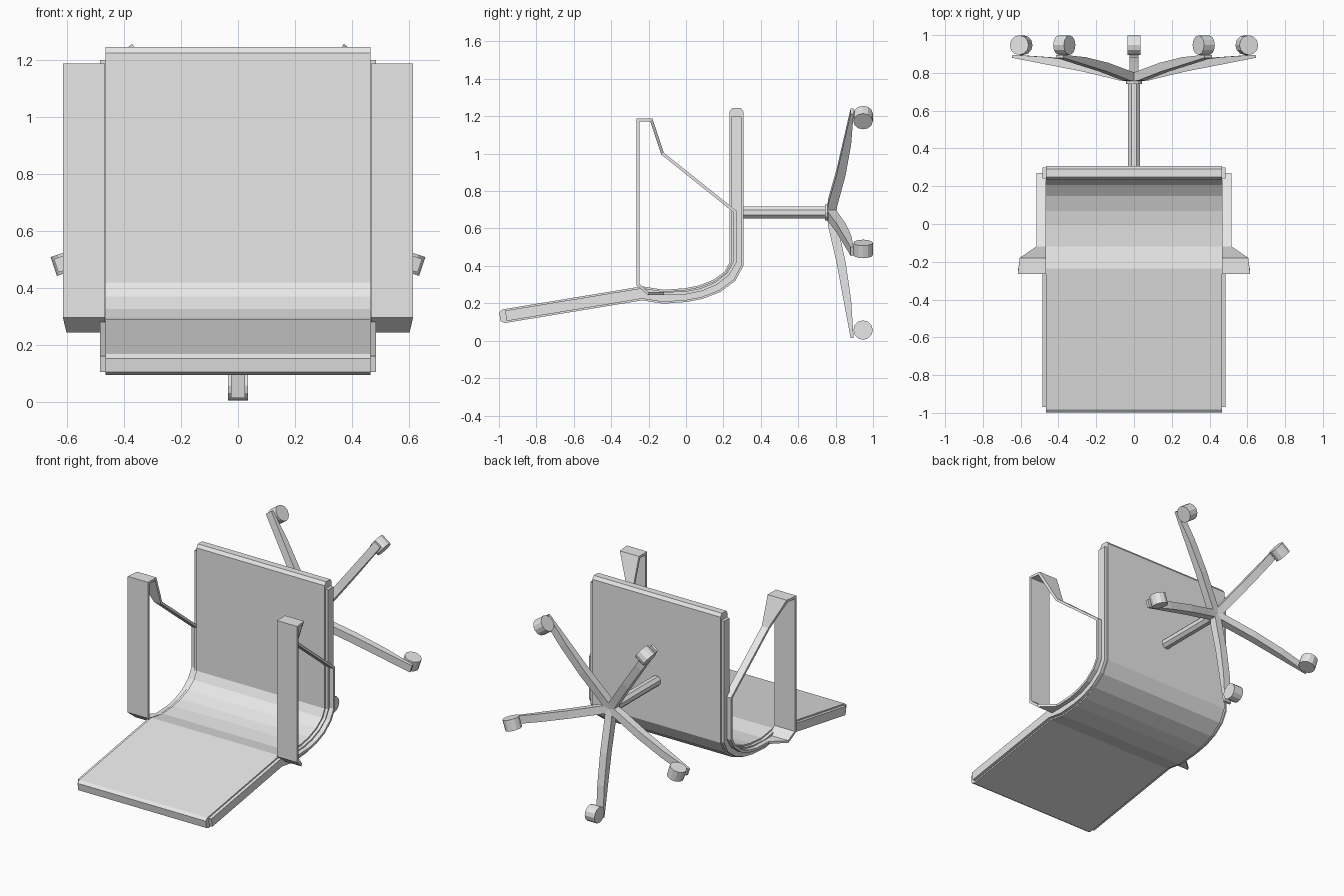
import bpy, bmesh, math
from mathutils import Vector, Matrix

cube = bpy.data.objects.get("Cube")
if cube:
    bpy.data.objects.remove(cube, do_unlink=True)

grey = bpy.data.materials.new("light grey")
grey.use_nodes = True
grey.diffuse_color = (0.8, 0.8, 0.8, 1)
grey.node_tree.nodes["Principled BSDF"].inputs["Base Color"].default_value = (0.8, 0.8, 0.8, 1)


def finish(name, bm, matrix=None):
    bmesh.ops.recalc_face_normals(bm, faces=bm.faces)
    mesh = bpy.data.meshes.new(name)
    if matrix:
        bm.transform(matrix)
    bm.to_mesh(mesh)
    bm.free()
    mesh.materials.append(grey)
    obj = bpy.data.objects.new(name, mesh)
    bpy.context.collection.objects.link(obj)
    return obj


def band(name, path, halves, inner, outer, closed=False, matrix=None):
    """Sweep a rectangle along a (y, z) path, with mitred corners."""
    pts = [Vector(p) for p in path]
    n = len(pts)
    bm = bmesh.new()
    rings = []
    for i, p in enumerate(pts):
        before = (p - pts[i - 1]).normalized() if closed or i else None
        after = (pts[(i + 1) % n] - p).normalized() if closed or i < n - 1 else before
        before = before or after
        mid = (before + after).normalized()
        off = Vector((-mid.y, mid.x)) * halves[i] / max(mid.dot(after), 0.5)
        a, b = p + off, p - off
        rings.append([bm.verts.new((x, q.x, q.y)) for x, q in
                      ((inner[i], a), (outer[i], a), (outer[i], b), (inner[i], b))])
    for i in range(n if closed else n - 1):
        r, s = rings[i], rings[(i + 1) % n]
        for k in range(4):
            m = (k + 1) % 4
            bm.faces.new((r[k], r[m], s[m], s[k]))
    if not closed:
        bm.faces.new(rings[0])
        bm.faces.new(rings[-1])
    return finish(name, bm, matrix)


def cylinder(name, radius, depth, sides, matrix):
    bm = bmesh.new()
    bmesh.ops.create_cone(bm, cap_ends=True, segments=sides, radius1=radius,
                          radius2=radius, depth=depth)
    return finish(name, bm, matrix)


# Seat and backrest: one bent sheet with chamfered ends
bend = [(-0.235, 0.253), (-0.12, 0.235), (0, 0.244), (0.08, 0.26),
        (0.165, 0.293), (0.235, 0.345), (0.27, 0.41)]
sheet = [(-0.995, 0.128), (-0.975, 0.131)] + bend + [(0.27, 1.225), (0.27, 1.245)]
n = len(sheet)
band("seat_and_back", sheet, [0.024] + [0.037] * (n - 2) + [0.022],
     [-0.465] * n, [0.465] * n)

# Side rails and looped arms
arm = [(-0.257, 0.3), (-0.257, 1.18), (-0.185, 1.18), (-0.125, 1.0),
       (0.262, 0.69), (0.262, 0.42), (0.225, 0.357), (0.16, 0.305),
       (0.08, 0.272), (0, 0.256), (-0.12, 0.252), (-0.2, 0.252)]
arm_outer = [0.615, 0.615, 0.605] + [0.515] * 8 + [0.602]
rail = [(-0.963, 0.133)] + bend + [(0.27, 1.2)]
for label, s in (("left", 1), ("right", -1)):
    band(label + "_rail", rail, [0.028] * len(rail),
         [s * 0.46] * len(rail), [s * 0.485] * len(rail))
    band(label + "_arm", arm, [0.008] * len(arm),
         [s * 0.467] * len(arm), [s * x for x in arm_outer], closed=True)

# Pedestal column and hub, lying along y
HUB_Z = 0.685
along_y = Matrix.Rotation(math.pi / 2, 4, 'X')
cylinder("column", 0.034, 0.46, 8,
         Matrix.Translation((0, 0.53, HUB_Z)) @ along_y @ Matrix.Rotation(math.pi / 8, 4, 'Z'))
cylinder("hub", 0.043, 0.055, 12, Matrix.Translation((0, 0.77, HUB_Z)) @ along_y)

# Five curved legs with casters
leg = [(0.775, 0), (0.785, -0.07), (0.83, -0.27), (0.863, -0.47), (0.888, -0.67)]
leg_halves = [0.022, 0.025, 0.024, 0.02, 0.008]
for i in range(5):
    spin = Matrix.Translation((0, 0, HUB_Z)) @ Matrix.Rotation(i * math.tau / 5, 4, 'Y')
    band(f"leg_{i + 1}", leg, leg_halves, [-0.025] * 5, [0.025] * 5, matrix=spin)
    cylinder(f"caster_{i + 1}", 0.052, 0.07, 12,
             spin @ Matrix.Translation((0, 0.947, -0.628)) @ Matrix.Rotation(math.pi / 2, 4, 'Y'))
